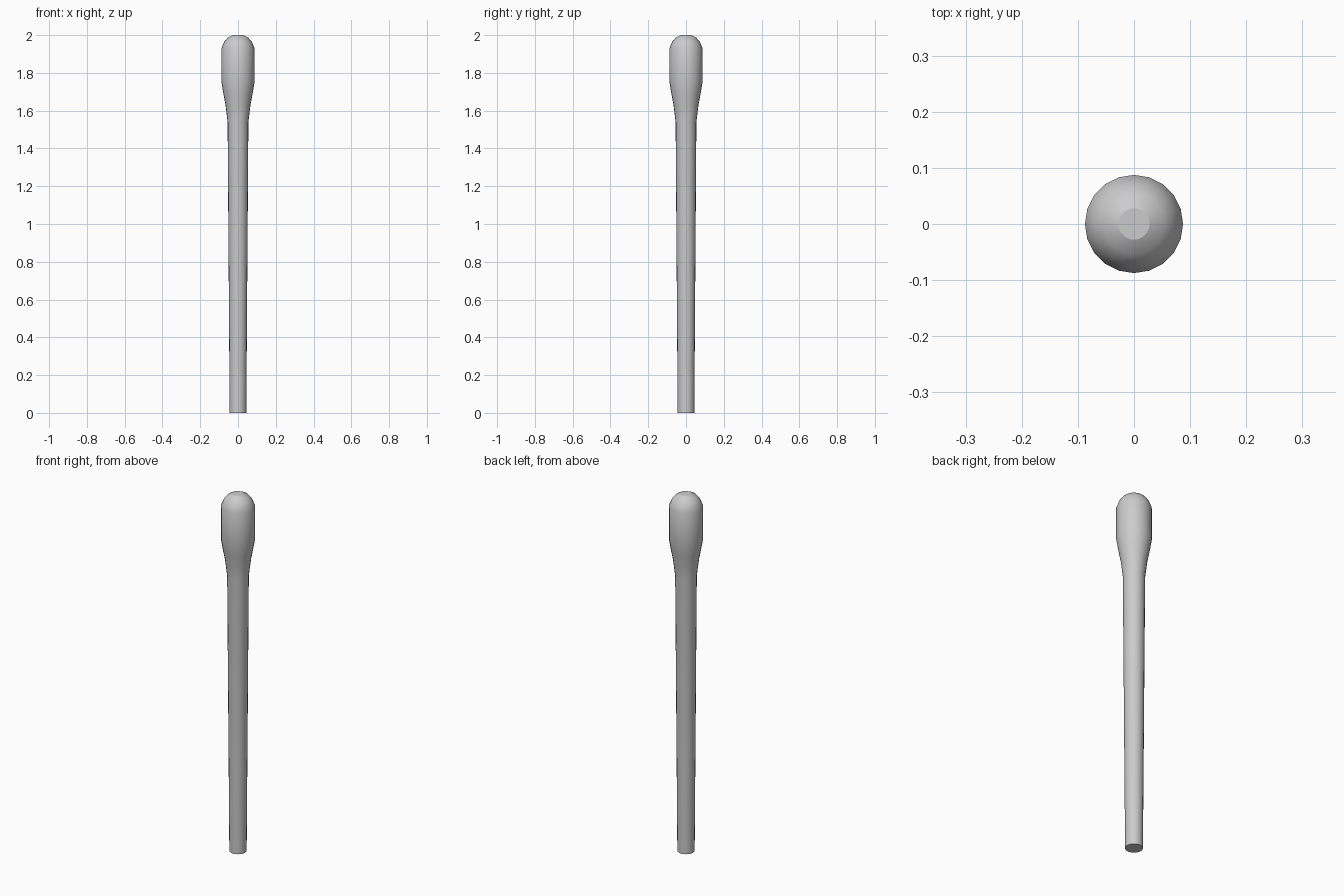
import bpy, bmesh, math

if "Cube" in bpy.data.objects:
    bpy.data.objects.remove(bpy.data.objects["Cube"])

SIDES = 20
# Half profile (radius, height) from the foot to the rounded head
PROFILE = [(0.044, 0.0), (0.055, 1.54), (0.066, 1.63), (0.0775, 1.69), (0.0875, 1.75),
           (0.0875, 1.93), (0.073, 1.965), (0.054, 1.987), (0.028, 2.0)]

# Club body: rings of the profile joined by quads, with flat caps
bm = bmesh.new()
rings = []
for r, z in PROFILE:
    rings.append([bm.verts.new((r * math.cos(2 * math.pi * i / SIDES),
                                r * math.sin(2 * math.pi * i / SIDES), z))
                  for i in range(SIDES)])
for a, b in zip(rings, rings[1:]):
    for i in range(SIDES):
        j = (i + 1) % SIDES
        bm.faces.new((a[i], a[j], b[j], b[i]))
bm.faces.new(rings[0][::-1])
bm.faces.new(rings[-1])

mesh = bpy.data.meshes.new("club")
bm.to_mesh(mesh)
bm.free()
club = bpy.data.objects.new("club", mesh)
bpy.context.collection.objects.link(club)

# Smooth sides, crisp end caps
bpy.context.view_layer.objects.active = club
club.select_set(True)
bpy.ops.object.shade_smooth_by_angle(angle=math.radians(35))
for poly in mesh.polygons:
    if len(poly.vertices) == SIDES:
        poly.use_smooth = False
